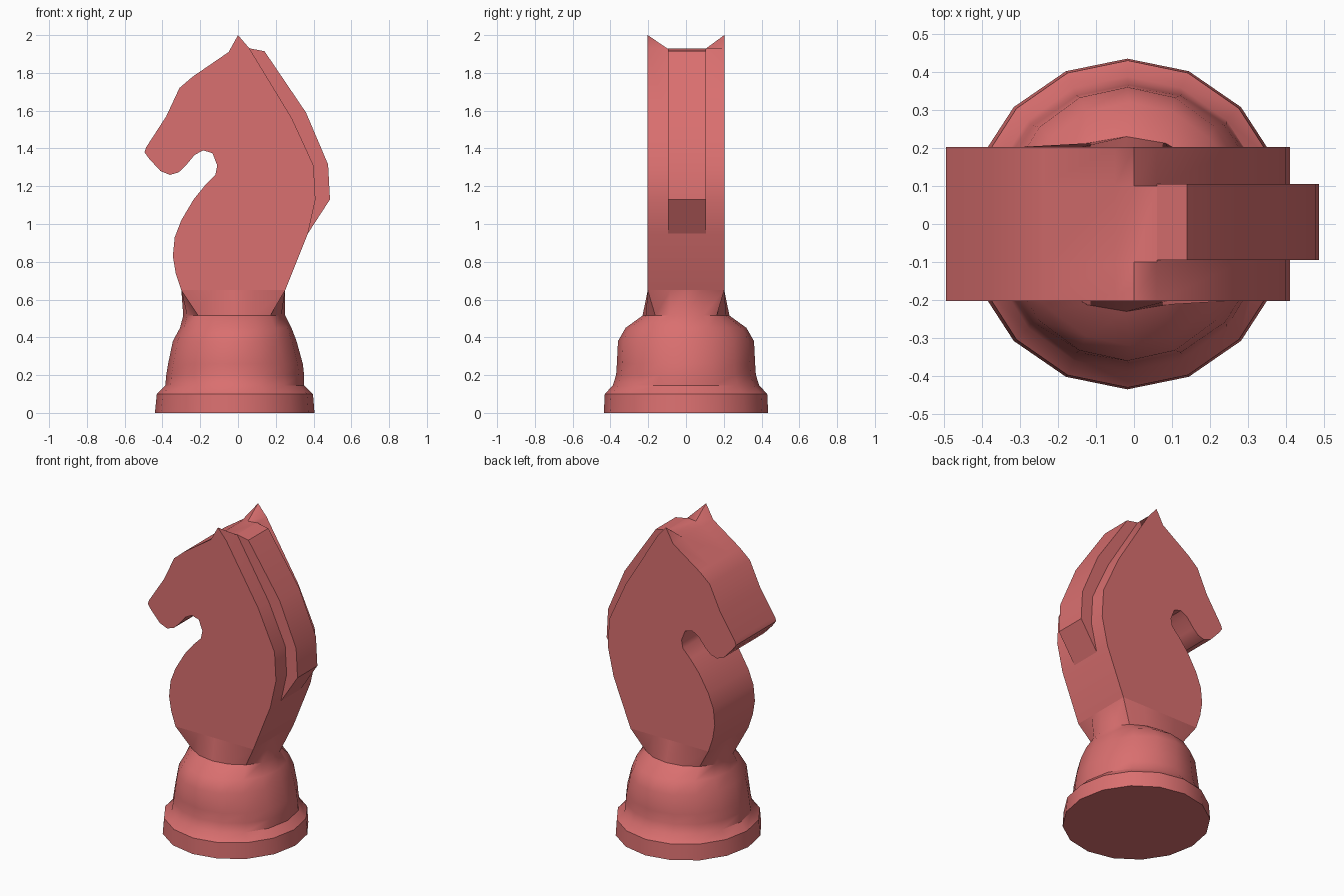
import bpy, bmesh, math

if "Cube" in bpy.data.objects:
    bpy.data.objects.remove(bpy.data.objects["Cube"])

red = bpy.data.materials.new("red")
red.diffuse_color = (0.7, 0.16, 0.16, 1)
red.use_nodes = True
red.node_tree.nodes["Principled BSDF"].inputs["Base Color"].default_value = red.diffuse_color


def finish(name, bm, angle=35):
    bmesh.ops.recalc_face_normals(bm, faces=bm.faces)
    me = bpy.data.meshes.new(name)
    bm.to_mesh(me)
    bm.free()
    ob = bpy.data.objects.new(name, me)
    bpy.context.collection.objects.link(ob)
    me.materials.append(red)
    bpy.ops.object.select_all(action='DESELECT')
    ob.select_set(True)
    bpy.context.view_layer.objects.active = ob
    bpy.ops.object.shade_smooth_by_angle(angle=math.radians(angle))
    return ob


def prism(name, sections, skip=None):
    """Loft equal-length (x, z) outlines placed at given y; skip = open edge."""
    bm = bmesh.new()
    rows = [[bm.verts.new((x, y, z)) for x, z in pts] for y, pts in sections]
    n = len(rows[0])
    for a, b in zip(rows, rows[1:]):
        for i in range(n):
            if i != skip:
                j = (i + 1) % n
                bm.faces.new((a[i], a[j], b[j], b[i]))
    bm.faces.new(rows[0])
    bm.faces.new(rows[-1])
    return finish(name, bm)


# Turned base: z, left x, right x, y radius; 16 sides
N = 16
rings = [(0, -.44, .405, .435), (.10, -.43, .397, .43), (.145, -.385, .35, .388),
         (.20, -.38, .35, .37), (.26, -.37, .343, .366), (.38, -.345, .31, .36),
         (.45, -.307, .283, .32), (.515, -.29, .25, .23)]
bm = bmesh.new()
loops = []
for z, x0, x1, ry in rings:
    cx, rx = (x0 + x1) / 2, (x1 - x0) / 2
    loops.append([bm.verts.new((cx + rx * math.cos(k * math.tau / N),
                                ry * math.sin(k * math.tau / N), z)) for k in range(N)])
# top ring becomes the rectangular neck section
top = []
for k in range(N):
    c, s = math.cos(k * math.tau / N), math.sin(k * math.tau / N)
    m = max(abs(c), abs(s))
    top.append(bm.verts.new((-.025 + .275 * c / m, .2025 * s / m, .65)))
loops.append(top)
for a, b in zip(loops, loops[1:]):
    for k in range(N):
        j = (k + 1) % N
        bm.faces.new((a[k], a[j], b[j], b[k]))
bm.faces.new(loops[0])
finish("base", bm)

# Head and neck silhouette, from the chest up around the muzzle and down the back
outline = [(-.30, .65), (-.33, .74), (-.345, .83), (-.335, .93), (-.30, 1.02),
           (-.235, 1.13), (-.17, 1.21), (-.12, 1.26), (-.11, 1.31), (-.135, 1.375),
           (-.185, 1.39), (-.23, 1.365), (-.28, 1.305), (-.315, 1.273), (-.36, 1.26),
           (-.41, 1.28), (-.47, 1.345), (-.495, 1.38), (-.487, 1.405), (-.38, 1.57),
           (-.31, 1.72), (-.24, 1.78), (-.05, 1.91), (0, 2.0), (.06, 1.93),
           (.285, 1.56), (.40, 1.31), (.41, 1.13), (.37, .95), (.25, .65)]
# between the ears the crown stays low
crown = [(x, 1.925 if z == 2.0 else z) for x, z in outline]
prism("head_and_neck", [(-.2025, outline), (-.1, crown), (.1, crown), (.2025, outline)],
      skip=len(outline) - 1)

# Raised mane down the back of the neck
mane = [(.06, 1.93), (.14, 1.915), (.36, 1.59), (.477, 1.315), (.487, 1.13),
        (.37, .95), (.38, 1.13), (.37, 1.31), (.255, 1.56), (.04, 1.92)]
mane_ob = prism("mane", [(-.095, mane), (.105, mane)])
